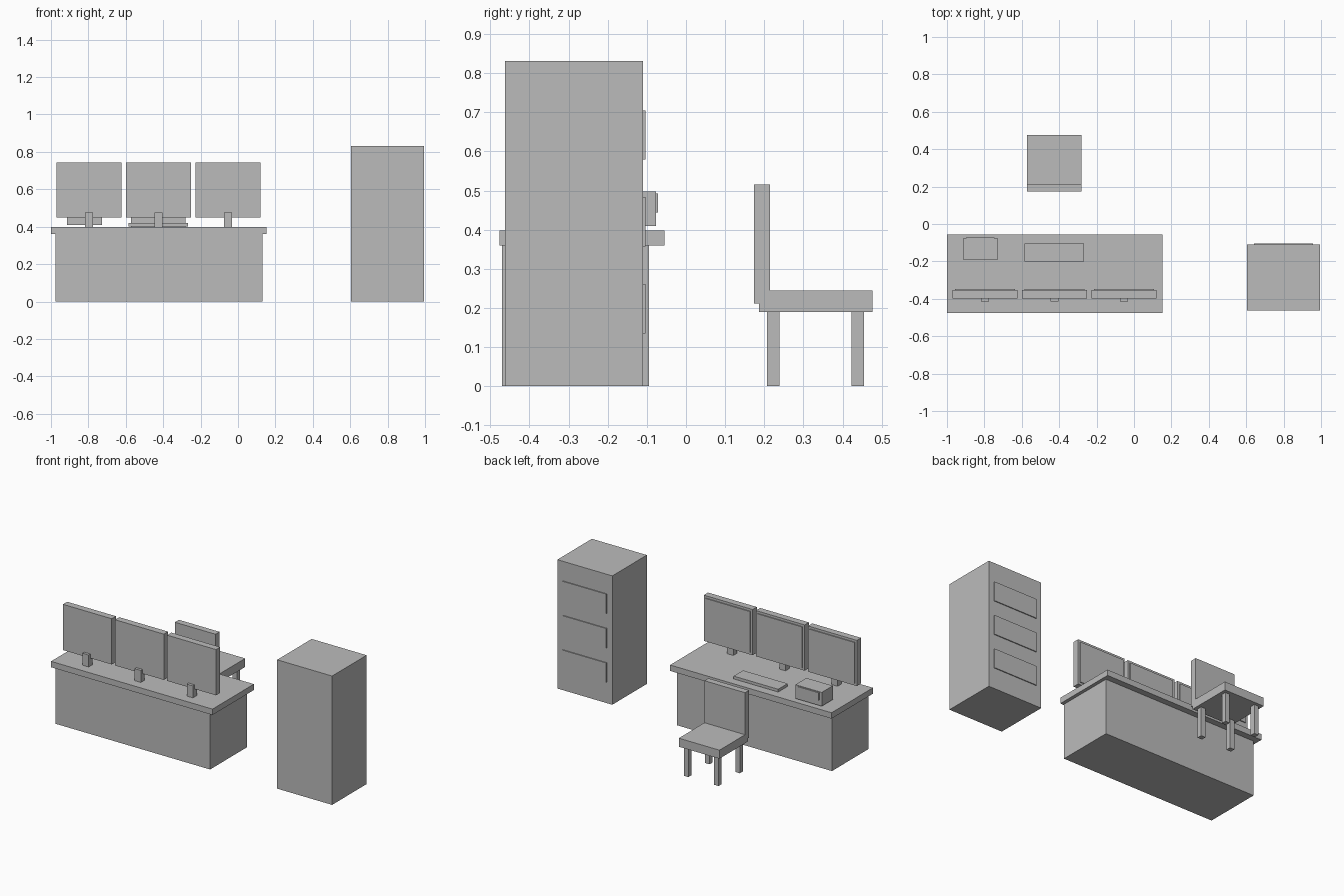
import bpy
import bmesh

old = bpy.data.objects.get("Cube")
if old:
    bpy.data.objects.remove(old, do_unlink=True)

# Single flat grey
GREY = (0.5, 0.5, 0.5, 1)
grey = bpy.data.materials.new("plain grey")
grey.use_nodes = True
grey.diffuse_color = GREY
grey.node_tree.nodes["Principled BSDF"].inputs["Base Color"].default_value = GREY


def box(name, x, y, z):
    """Box spanning the (low, high) range on each axis."""
    bm = bmesh.new()
    bmesh.ops.create_cube(bm, size=1)
    for v in bm.verts:
        for axis, (low, high) in enumerate((x, y, z)):
            v.co[axis] = high if v.co[axis] > 0 else low
    mesh = bpy.data.meshes.new(name)
    bm.to_mesh(mesh)
    bm.free()
    mesh.materials.append(grey)
    obj = bpy.data.objects.new(name, mesh)
    bpy.context.collection.objects.link(obj)
    return obj


def around(centre, half):
    return centre - half, centre + half


# Desk
box("desk_body", (-0.975, 0.13), (-0.47, -0.095), (0, 0.362))
box("desk_top", (-1, 0.152), (-0.477, -0.055), (0.36, 0.398))

# Three monitors, screens facing the chair
for side, cx in (("right", -0.797), ("centre", -0.425), ("left", -0.053)):
    box(f"monitor_{side}", around(cx, 0.174), (-0.397, -0.354), (0.448, 0.743))
    box(f"screen_{side}", around(cx, 0.16), (-0.356, -0.348), (0.463, 0.728))
    box(f"monitor_stand_{side}", around(cx, 0.022), (-0.415, -0.375), (0.397, 0.475))

# Desk items
box("keyboard", (-0.585, -0.267), (-0.2, -0.104), (0.402, 0.42))
box("desk_unit", (-0.915, -0.727), (-0.19, -0.077), (0.409, 0.498))
box("desk_unit_panel", (-0.897, -0.745), (-0.078, -0.071), (0.444, 0.493))

# Filing cabinet with three drawer fronts
box("cabinet", (0.603, 0.995), (-0.462, -0.11), (0, 0.831))
for i in range(3):
    z = 0.135 + i * 0.222
    box(f"drawer_{i + 1}", around(0.799, 0.157), (-0.111, -0.104), (z, z + 0.126))

# Chair
CHAIR_X = -0.427
box("chair_seat", around(CHAIR_X, 0.145), (0.187, 0.476), (0.19, 0.245))
box("chair_back", around(CHAIR_X, 0.145), (0.174, 0.215), (0.211, 0.516))
for side, dx in (("right", -0.108), ("left", 0.108)):
    for end, y in (("rear", 0.223), ("front", 0.439)):
        box(f"chair_leg_{end}_{side}", around(CHAIR_X + dx, 0.016), around(y, 0.016), (0, 0.192))
